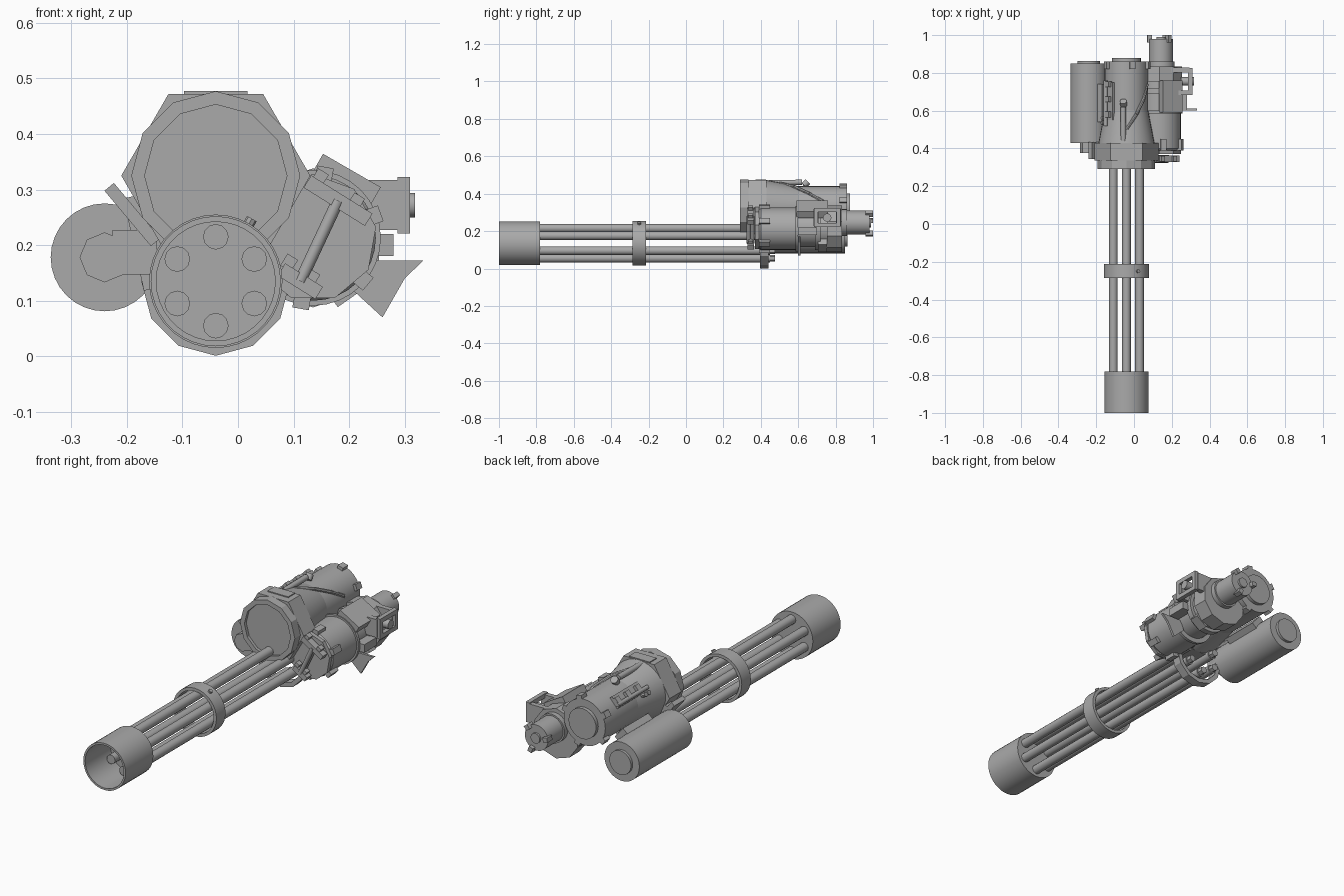
import bpy, bmesh
from math import radians, sin, cos, tau
from mathutils import Vector, Matrix

if "Cube" in bpy.data.objects:
    bpy.data.objects.remove(bpy.data.objects["Cube"])

grey = bpy.data.materials.new("gunmetal_grey")
grey.use_nodes = True
grey.diffuse_color = (0.4, 0.4, 0.4, 1)
grey.node_tree.nodes["Principled BSDF"].inputs["Base Color"].default_value = grey.diffuse_color


def finish(name, bm, smooth=True):
    bmesh.ops.recalc_face_normals(bm, faces=bm.faces)
    mesh = bpy.data.meshes.new(name)
    bm.to_mesh(mesh)
    bm.free()
    mesh.materials.append(grey)
    part = bpy.data.objects.new(name, mesh)
    bpy.context.collection.objects.link(part)
    if smooth:
        bpy.ops.object.select_all(action="DESELECT")
        part.select_set(True)
        bpy.context.view_layer.objects.active = part
        bpy.ops.object.shade_smooth_by_angle(angle=radians(35))


def polar(axis, angle, radius, y=0):
    """Point at an angle and radius around an axis that runs along y."""
    turn = radians(angle)
    return axis + Vector((radius * cos(turn), y, radius * sin(turn)))


def rod(name, start, end, radius, end_radius=None, sides=32, smooth=True):
    start, end = Vector(start), Vector(end)
    along = end - start
    bm = bmesh.new()
    place = Matrix.Translation((start + end) / 2) @ along.to_track_quat("Z", "Y").to_matrix().to_4x4()
    bmesh.ops.create_cone(bm, cap_ends=True, segments=sides, radius1=radius,
                          radius2=end_radius or radius, depth=along.length, matrix=place)
    finish(name, bm, smooth)


def drum(name, axis, radius, front, back, **options):
    along = Vector((0, 1, 0))
    rod(name, axis + along * front, axis + along * back, radius, **options)


def ring(name, axis, outer, inner, front, back, sides=36, smooth=True):
    bm = bmesh.new()
    section = [(outer, front), (outer, back), (inner, back), (inner, front)]
    verts = [bm.verts.new(axis + Vector((r, y, 0))) for r, y in section]
    edges = [bm.edges.new((verts[i - 1], verts[i])) for i in range(len(verts))]
    bmesh.ops.spin(bm, geom=verts + edges, cent=axis, axis=(0, 1, 0), angle=tau, steps=sides)
    bmesh.ops.remove_doubles(bm, verts=bm.verts, dist=0.0001)
    finish(name, bm, smooth)


def box(name, centre, size, roll=0):
    """Block turned anticlockwise by roll as seen from the front."""
    bm = bmesh.new()
    place = Matrix.Translation(centre) @ Matrix.Rotation(radians(-roll), 4, "Y")
    bmesh.ops.create_cube(bm, size=1, matrix=place @ Matrix.Diagonal((*size, 1)))
    finish(name, bm, False)


def plate(name, outline, front, back):
    """Flat plate with an x, z outline, thickened along y."""
    bm = bmesh.new()
    face = bm.faces.new([bm.verts.new((x, front, z)) for x, z in outline])
    made = bmesh.ops.extrude_face_region(bm, geom=[face])["geom"]
    moved = [v for v in made if isinstance(v, bmesh.types.BMVert)]
    bmesh.ops.translate(bm, vec=(0, back - front, 0), verts=moved)
    finish(name, bm, False)


def lugs(name, axis, radius, y, size, angles):
    for angle in angles:
        box(name, polar(axis, angle, radius, y), size, angle)


# Centre lines of the round parts
barrels = Vector((-0.04, 0, 0.135))
housing = Vector((-0.04, 0, 0.325))
canister = Vector((-0.24, 0, 0.178))
motor = Vector((0.135, 0, 0.213))
actuator = Vector((0.143, 0, 0.245))

# Barrel cluster
for angle in range(30, 390, 60):
    line = polar(barrels, angle, 0.08)
    drum("barrel", line, 0.023, -0.85, 0.45, sides=12)
    drum("barrel_tail", line, 0.018, 0.45, 0.475, sides=6)
ring("muzzle_shroud", barrels, 0.117, 0.107, -1, -0.78)
drum("shroud_back", barrels, 0.112, -0.8, -0.78)
ring("barrel_band", barrels, 0.12, 0.105, -0.285, -0.213)
rod("band_bolt", polar(barrels, 60, 0.11, -0.25), polar(barrels, 60, 0.13, -0.25), 0.01, sides=8)
ring("rear_barrel_clamp", barrels, 0.134, 0.112, 0.395, 0.44, sides=12, smooth=False)

# Main housing
ring("front_rim", housing, 0.152, 0.128, 0.29, 0.335, sides=12, smooth=False)
drum("front_disc", housing, 0.14, 0.305, 0.335, sides=12, smooth=False)
drum("housing_base", housing, 0.145, 0.33, 0.43)
drum("housing_taper", housing, 0.148, 0.43, 0.6, end_radius=0.115)
drum("housing_body", housing, 0.115, 0.6, 0.86)
drum("housing_cap", housing, 0.076, 0.86, 0.878)
collar = [polar(housing, angle, 0.17) for angle in range(0, 360, 60)]
plate("housing_collar", [(p.x, p.z) for p in collar], 0.335, 0.43)
lugs("rear_lug", housing, 0.115, 0.84, (0.03, 0.04, 0.03), (20, 75, 150, 215, 290))
for angle in (15, 165):
    box("clamp_arm", polar(barrels, angle + (90 - angle) / 6, 0.15, 0.41), (0.03, 0.05, 0.17), (angle - 90) / 6)

# Top fittings
box("top_block", polar(housing, 90, 0.137, 0.4), (0.115, 0.055, 0.03))
rod("top_lever", polar(housing, 97, 0.135, 0.44), polar(housing, 97, 0.137, 0.62), 0.014)
rod("lever_knob", polar(housing, 97, 0.12, 0.63), polar(housing, 97, 0.14, 0.65), 0.018)
strap = [polar(housing, 90 - 25 * i, 0.13 - 0.006 * i, 0.5 + 0.08 * i) for i in range(4)]
for start, end in zip(strap, strap[1:]):
    rod("feed_strap", start, end, 0.009, sides=8)
latch = 138
box("latch_plate", polar(housing, latch, 0.117, 0.65), (0.02, 0.2, 0.06), latch)
for y in (0.58, 0.66, 0.74):
    box("latch_hinge", polar(housing, latch, 0.13, y), (0.025, 0.03, 0.035), latch)
rod("latch_pin", polar(housing, 145, 0.135, 0.52), polar(housing, 145, 0.135, 0.76), 0.01)
for y in (0.535, 0.56):
    rod("latch_screw", polar(housing, 155, 0.1, y), polar(housing, 155, 0.145, y), 0.012, sides=8)

# Right canister and its bracket
drum("canister", canister, 0.097, 0.43, 0.85)
drum("canister_cap", canister, 0.06, 0.85, 0.864)
drum("bracket_boss", canister, 0.045, 0.375, 0.435, sides=8, smooth=False)
box("bracket_arm", polar(canister, 10, 0.055, 0.405), (0.08, 0.06, 0.08))
box("bracket_brace", (-0.19, 0.39, 0.255), (0.13, 0.09, 0.022), -50)
box("canister_saddle", polar(canister, 40, 0.105, 0.64), (0.035, 0.2, 0.07), 40)

# Left drive motor
drum("motor_nose", motor, 0.1, 0.385, 0.4, end_radius=0.113)
drum("motor_body", motor, 0.113, 0.4, 0.585)
drum("motor_flange", motor, 0.122, 0.585, 0.6)
drum("motor_rear", motor, 0.098, 0.6, 0.82)
drum("motor_rear_band", motor, 0.115, 0.69, 0.72)
drum("gear_case", motor, 0.125, 0.755, 0.835, sides=10, smooth=False)
drum("motor_front_plate", motor, 0.115, 0.37, 0.39, sides=9, smooth=False)
lugs("motor_lug", motor, 0.117, 0.42, (0.025, 0.06, 0.03), range(-100, 260, 60))
box("upper_cover", polar(motor, 60, 0.12, 0.675), (0.04, 0.17, 0.12), 60)

# Rear actuator
drum("actuator_base", actuator, 0.072, 0.82, 0.86)
drum("actuator_body", actuator, 0.064, 0.86, 0.98)
drum("actuator_button", actuator, 0.025, 0.98, 0.99)
lugs("actuator_ear", actuator, 0.062, 0.98, (0.025, 0.04, 0.022), (50, 170, 290))

# Outboard control mechanism
frame = Vector((0.298, 0.755, 0.272))
for side in (-1, 1):
    box("frame_rail", frame + Vector((0, 0, side * 0.04)), (0.022, 0.14, 0.022))
    box("frame_post", frame + Vector((0, side * 0.06, 0)), (0.022, 0.022, 0.1))
    box("frame_arm", frame + Vector((-0.07, side * 0.06, 0)), (0.13, 0.025, 0.09))
rod("frame_roller", frame - Vector((0.05, 0, 0)), frame + Vector((0.02, 0, 0)), 0.022)
plate("side_fin", [(0.2, 0.125), (0.26, 0.07), (0.3, 0.14), (0.333, 0.172), (0.22, 0.172)], 0.6, 0.612)
box("lower_foot", polar(motor, -55, 0.11, 0.73), (0.035, 0.05, 0.07), -55)
box("frame_stay", (0.25, 0.65, 0.2), (0.06, 0.1, 0.04))

# Front linkage between housing and motor
low, high = Vector((0.112, 0.345, 0.135)), Vector((0.18, 0.345, 0.28))
for centre, length in ((low, 0.08), (high, 0.13)):
    box("link_bar", centre, (length, 0.035, 0.026), -32)
    for side in (-1, 1):
        bolt = Vector((side * length / 4, 0, 0.02 - side * length / 6))
        box("link_bolt", centre + bolt, (0.022, 0.028, 0.025), -32)
for y in (-0.01, 0.01):
    rod("link_rod", low + Vector((0, y, 0)), high + Vector((0, y, 0)), 0.011, sides=12)
